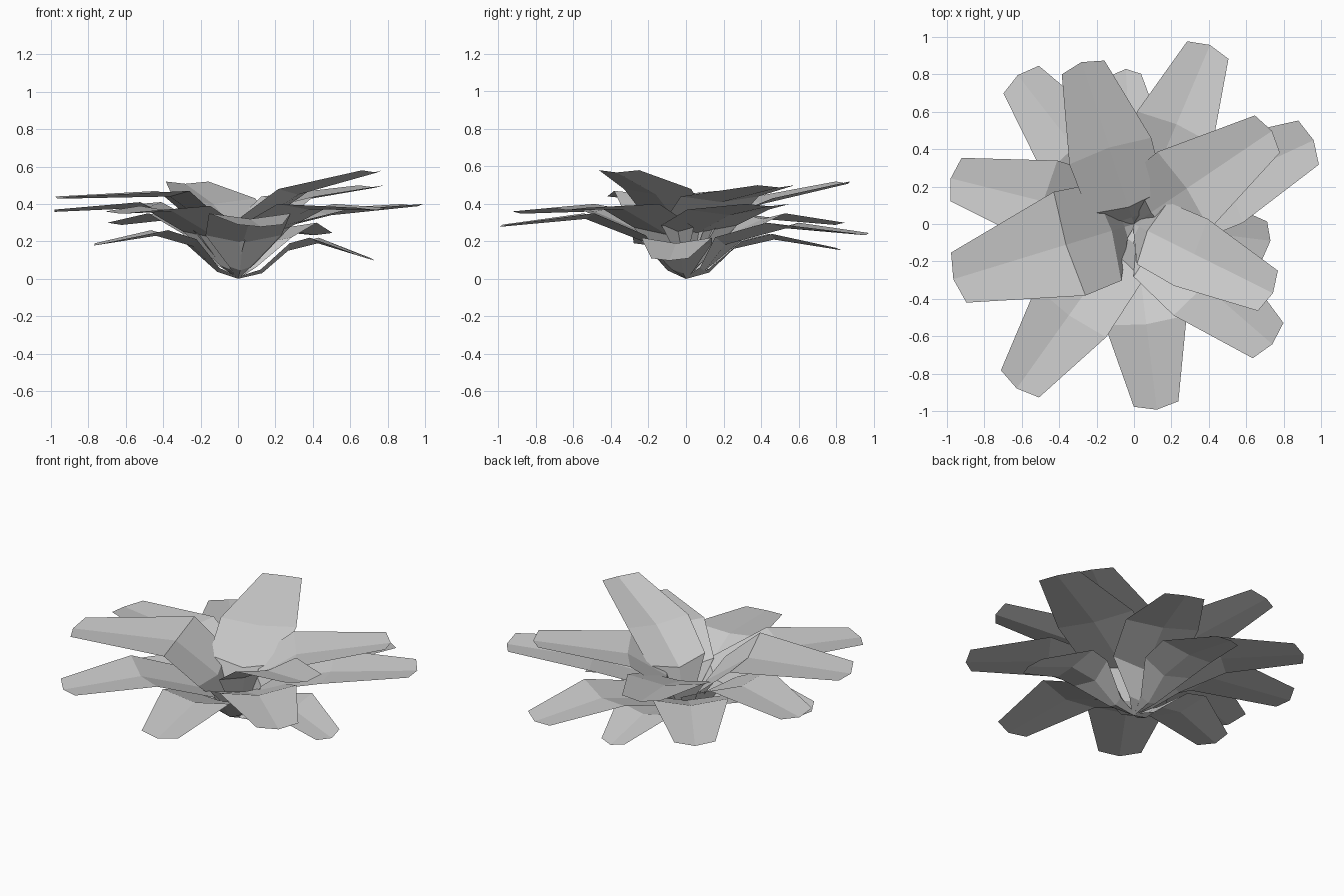
import bpy
from math import radians, cos, sin
from mathutils import Vector

cube = bpy.data.objects.get("Cube")
if cube:
    bpy.data.objects.remove(cube)

# One flat leaf colour
grey = bpy.data.materials.new("pale_grey")
grey.use_nodes = True
COLOUR = (0.6, 0.6, 0.6, 1)
grey.diffuse_color = COLOUR
grey.node_tree.nodes["Principled BSDF"].inputs["Base Color"].default_value = COLOUR


def make_leaf(name, level, angle, tip_r, tip_z, mid_r, mid_z, mid_w, tip_w):
    """Folded strip leaf; level runs from 0 (top of rosette) to 1 (bottom)."""
    a = radians(angle)
    out, side = Vector((cos(a), sin(a), 0)), Vector((-sin(a), cos(a), 0))
    up = Vector((0, 0, 1))
    # radius, height, half width, fold depth, pointedness
    stations = [
        (0.0, 0.01, 0.012, 0.01, 0),
        (0.03 + 0.10 * level, 0.10 - 0.05 * level, 0.06, 0.02, 0),
        (0.08 + 0.19 * level, 0.33 - 0.14 * level, mid_w * 0.93, 0.04, -0.03),
        (mid_r, mid_z, mid_w, 0.03, 0.02),
        (tip_r, tip_z, tip_w, 0.012, 0.03),
    ]
    verts, faces = [], []
    for r, z, w, fold, point in stations:
        for s in (-1, 0, 1):
            mid = s == 0
            verts.append(out * (r if mid else r - point) + side * w * s
                         + up * (z - fold if mid else z))
    for row in range(len(stations) - 1):
        for col in (0, 1):
            i = row * 3 + col
            faces.append((i, i + 1, i + 4, i + 3)[::-1])
    mesh = bpy.data.meshes.new(name)
    mesh.from_pydata(verts, [], faces)
    # Upper side faces the sky
    if sum(p.normal.z for p in mesh.polygons) < 0:
        mesh.flip_normals()
    mesh.materials.append(grey)
    bpy.context.collection.objects.link(bpy.data.objects.new(name, mesh))


# Leaves from top to bottom:
# angle, tip radius, tip height, bend radius, bend height, bend and tip half widths
leaves = [
    (-26.5, .83, .58, .36, .48, .20, .12),
    (108, .91, .52, .43, .43, .23, .12),
    (34, .89, .50, .34, .44, .25, .12),
    (197, 1.01, .44, .38, .47, .29, .14),
    (25, 1.06, .40, .55, .37, .24, .13),
    (319, .98, .38, .50, .40, .23, .125),
    (166, 1.01, .37, .50, .41, .23, .12),
    (234.5, 1.08, .36, .60, .39, .23, .125),
    (128, 1.01, .30, .52, .35, .22, .12),
    (277, 1.0, .29, .54, .35, .22, .12),
    (67, 1.04, .245, .58, .30, .22, .12),
    (193, .79, .19, .45, .26, .20, .11),
    (93, .83, .165, .47, .24, .19, .08),
    (353, .735, .11, .43, .22, .19, .10),
]
for n, leaf in enumerate(leaves):
    make_leaf(f"leaf_{n + 1}", n / (len(leaves) - 1), *leaf)
